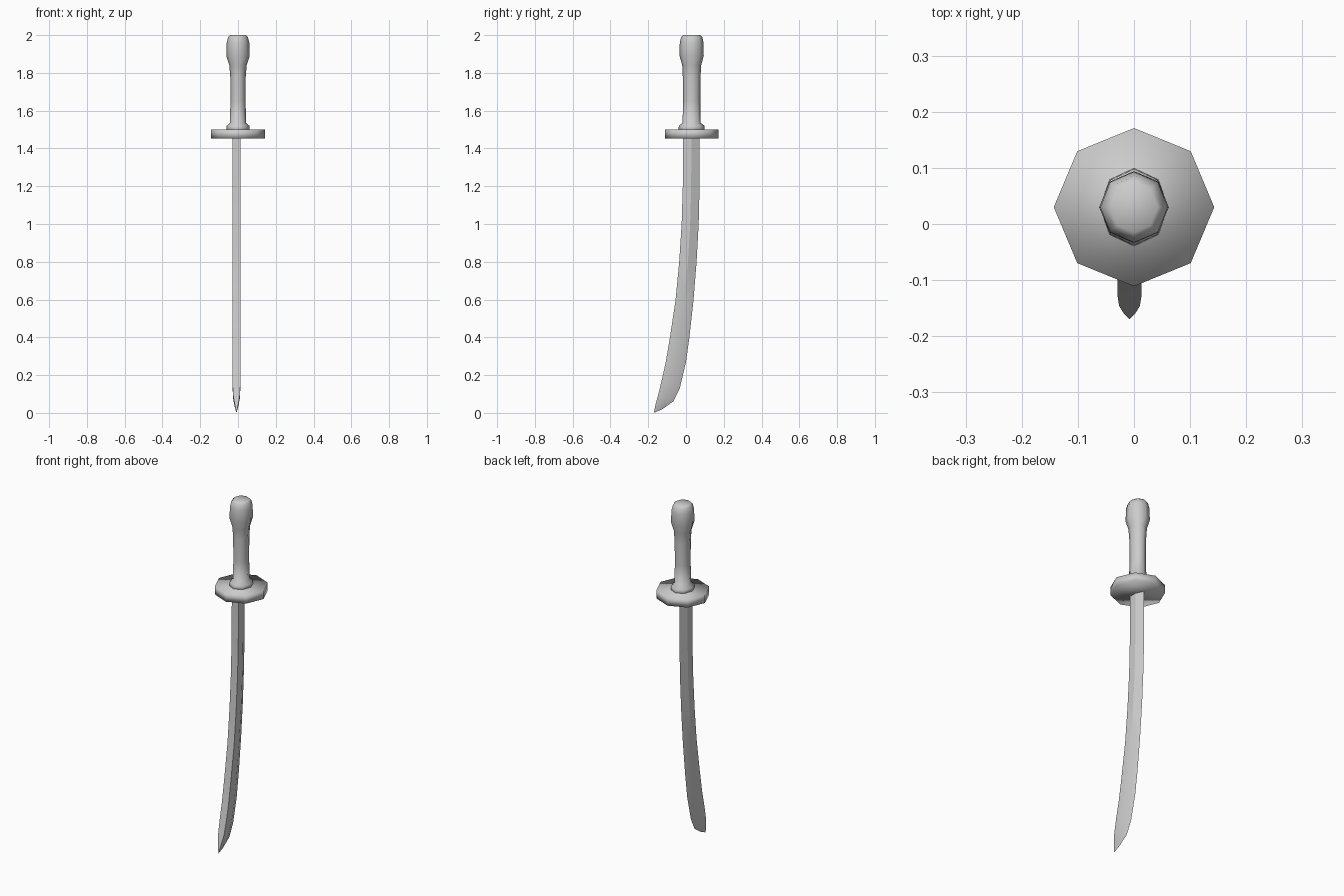
import bpy, bmesh, math

cube = bpy.data.objects.get("Cube")
if cube:
    bpy.data.objects.remove(cube)

steel = bpy.data.materials.new("plain grey")
steel.use_nodes = True
grey = (0.6, 0.6, 0.6, 1)
steel.diffuse_color = grey
steel.node_tree.nodes["Principled BSDF"].inputs["Base Color"].default_value = grey

AXIS_Y = 0.03      # centre line of guard and handle
SIDES = 8


def loft(name, rings, smooth_angle):
    """Skin a list of equal-length point rings and cap both ends."""
    bm = bmesh.new()
    loops = [[bm.verts.new(p) for p in ring] for ring in rings]
    n = len(loops[0])
    for a, b in zip(loops, loops[1:]):
        for i in range(n):
            j = (i + 1) % n
            bm.faces.new((a[i], a[j], b[j], b[i]))
    bm.faces.new(loops[0])
    bm.faces.new(loops[-1])
    bmesh.ops.remove_doubles(bm, verts=bm.verts, dist=0.0005)
    bmesh.ops.recalc_face_normals(bm, faces=bm.faces)
    mesh = bpy.data.meshes.new(name)
    bm.to_mesh(mesh)
    bm.free()
    mesh.materials.append(steel)
    obj = bpy.data.objects.new(name, mesh)
    bpy.context.collection.objects.link(obj)
    bpy.ops.object.select_all(action='DESELECT')
    obj.select_set(True)
    bpy.context.view_layer.objects.active = obj
    bpy.ops.object.shade_smooth_by_angle(angle=math.radians(smooth_angle))
    return obj


def octagon(z, rx, ry):
    turns = [math.tau * i / SIDES for i in range(SIDES)]
    return [(rx * math.cos(t), AXIS_Y + ry * math.sin(t), z) for t in turns]


# Guard: thick octagonal plate
loft("guard", [octagon(z, 0.143, 0.141) for z in (1.453, 1.5)], 120)

# Handle: collar, slim grip, swollen pommel (height, x radius, y radius)
handle = [
    (1.49, 0.062, 0.07), (1.52, 0.06, 0.068), (1.535, 0.043, 0.048),
    (1.65, 0.04, 0.046), (1.78, 0.041, 0.047), (1.84, 0.046, 0.05),
    (1.89, 0.062, 0.064), (1.96, 0.06, 0.063), (1.99, 0.052, 0.056),
    (2.0, 0.042, 0.045),
]
loft("handle", [octagon(*row) for row in handle], 120)

# Blade: flat spine in front, bevelled to a cutting edge behind
# (height of spine, spine y, height of edge, edge y, half thickness)
blade = [
    (1.46, -0.015, 1.46, 0.072, 0.0215), (1.2, -0.017, 1.2, 0.072, 0.0215),
    (1.0, -0.023, 1.0, 0.067, 0.0215), (0.8, -0.036, 0.8, 0.056, 0.0215),
    (0.6, -0.055, 0.6, 0.04, 0.0215), (0.4, -0.085, 0.4, 0.018, 0.0215),
    (0.27, -0.107, 0.27, 0.0, 0.0215), (0.18, -0.127, 0.13, -0.033, 0.0215),
    (0.1, -0.146, 0.06, -0.068, 0.0185), (0.05, -0.16, 0.02, -0.125, 0.01),
    (0.0, -0.17, 0.0, -0.17, 0.0),
]
BLADE_X = -0.008


def blade_ring(zs, ys, ze, ye, half):
    zr, yr = zs + (ze - zs) * 0.5, ys + (ye - ys) * 0.5
    left = [(BLADE_X + half, ys, zs), (BLADE_X + half, yr, zr)]
    right = [(BLADE_X - half, yr, zr), (BLADE_X - half, ys, zs)]
    return left + [(BLADE_X, ye, ze)] + right


loft("blade", [blade_ring(*row) for row in blade], 24)
